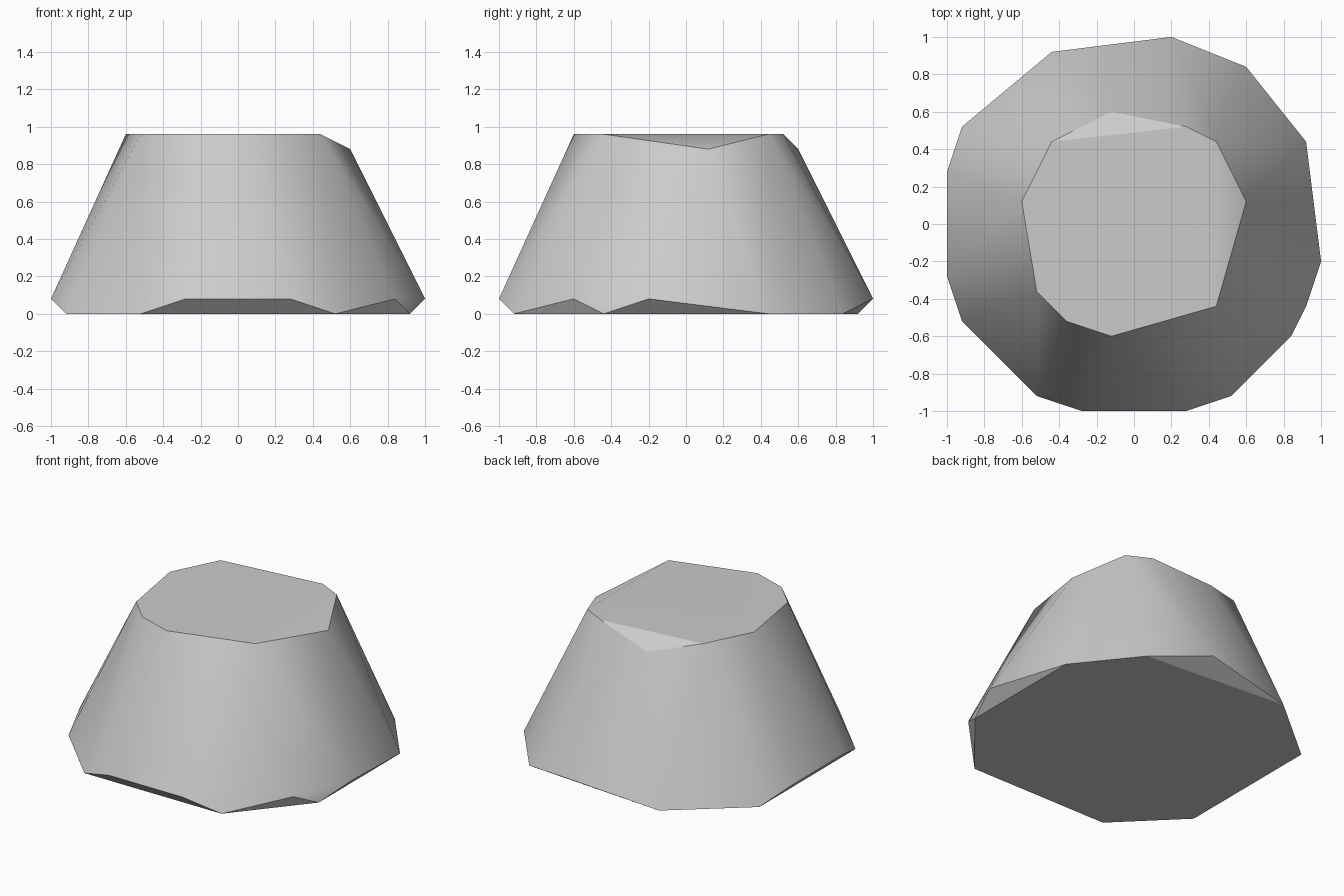
import bpy
import bmesh
import math

cube = bpy.data.objects.get("Cube")
if cube:
    bpy.data.objects.remove(cube, do_unlink=True)


def make_material(name, color):
    material = bpy.data.materials.new(name)
    material.use_nodes = True
    material.diffuse_color = color
    shader = material.node_tree.nodes["Principled BSDF"]
    shader.inputs["Base Color"].default_value = color
    return material


# Corner rings of the boulder, in grid units, each with its height
GRID = 0.04
base_ring = [(-13, -23), (13, -23), (23, -11), (23, 11),
             (15, 21), (-11, 23), (-23, 13), (-23, -13)]
skirt_ring = [(-25, -7), (-7, -25), (7, -25), (21, -15),
              (25, -5), (5, 25), (-25, 7)]
chipped_corners = [(15, 3), (-3, 15)]
top_ring = [(-11, 11), (7, 13), (11, 11), (11, -11),
            (-3, -15), (-9, -13), (-13, -9), (-15, 3)]
rings = [(base_ring, 0), (skirt_ring, 2), (chipped_corners, 22), (top_ring, 24)]

# Wrap the rings in one convex faceted skin
bm = bmesh.new()
for ring, height in rings:
    for x, y in ring:
        bm.verts.new((x * GRID, y * GRID, height * GRID))
bmesh.ops.convex_hull(bm, input=list(bm.verts))
bmesh.ops.dissolve_limit(bm, angle_limit=math.radians(0.3),
                         verts=list(bm.verts), edges=list(bm.edges))
bmesh.ops.recalc_face_normals(bm, faces=list(bm.faces))
mesh = bpy.data.meshes.new("boulder")
bm.to_mesh(mesh)
bm.free()

boulder = bpy.data.objects.new("boulder", mesh)
bpy.context.collection.objects.link(boulder)
mesh.materials.append(make_material("stone grey", (0.6, 0.6, 0.6, 1)))

# Soft shading on gentle bends, crisp chipped edges
bpy.ops.object.select_all(action="DESELECT")
boulder.select_set(True)
bpy.context.view_layer.objects.active = boulder
bpy.ops.object.shade_smooth_by_angle(angle=math.radians(30))
